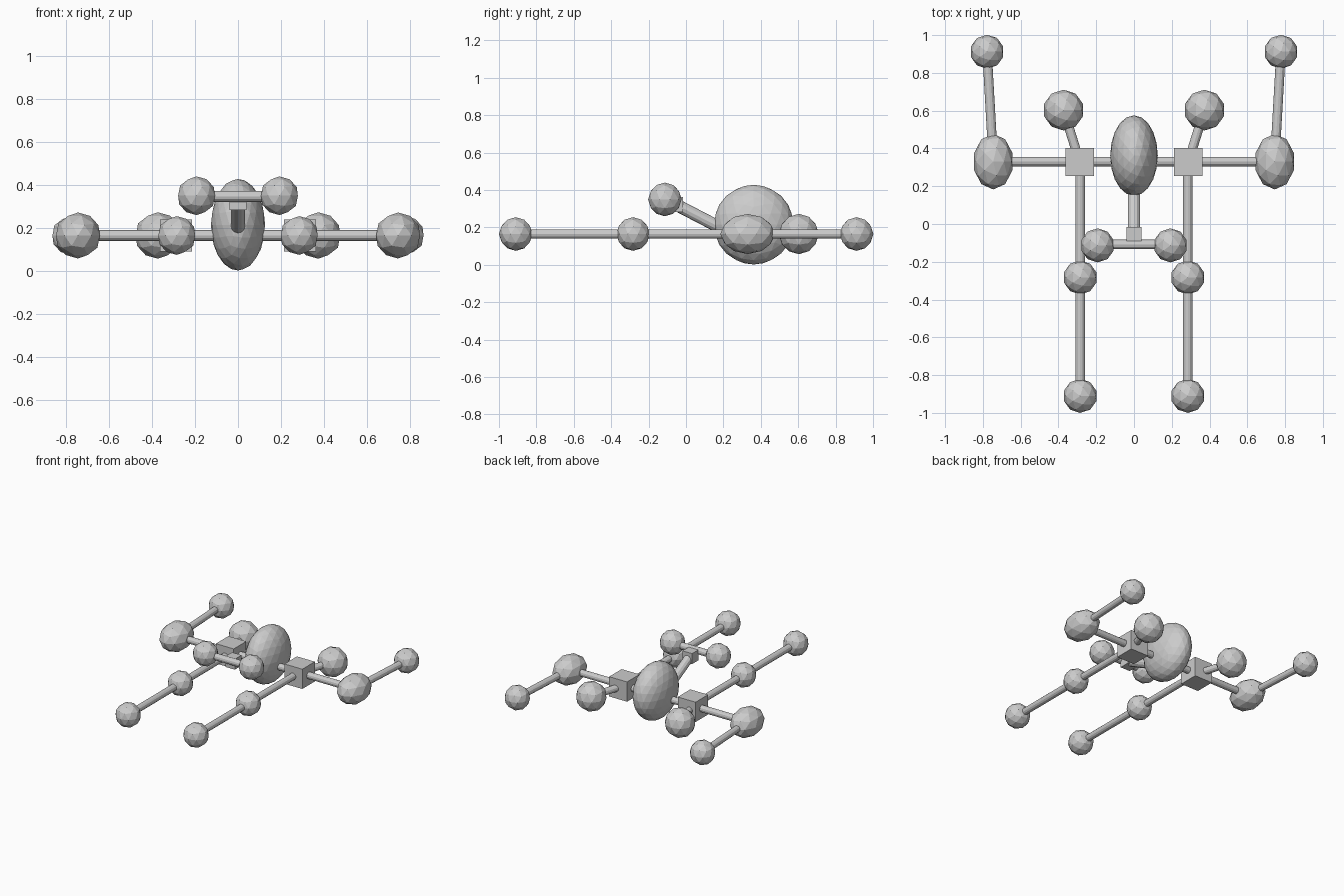
import bpy
from mathutils import Vector

if "Cube" in bpy.data.objects:
    bpy.data.objects.remove(bpy.data.objects["Cube"])

Z = 0.165   # height of the flat frame


def ball(name, loc, radii, sub=2):
    bpy.ops.mesh.primitive_ico_sphere_add(subdivisions=sub, radius=1, location=loc)
    ob = bpy.context.object
    ob.name = name
    ob.scale = radii
    return ob


def box(name, loc, size):
    bpy.ops.mesh.primitive_cube_add(size=size, location=loc)
    bpy.context.object.name = name


def rod(name, a, b, r=0.025):
    a, b = Vector(a), Vector(b)
    d = b - a
    bpy.ops.mesh.primitive_cylinder_add(vertices=12, radius=r, depth=d.length,
                                        location=(a + b) / 2)
    ob = bpy.context.object
    ob.name = name
    ob.rotation_mode = 'QUATERNION'
    ob.rotation_quaternion = d.to_track_quat('Z', 'Y')


# Central body and main axle
ball("body", (0, 0.362, 0.215), (0.126, 0.213, 0.213), 3)
rod("main_axle", (-0.745, 0.33, Z), (0.745, 0.33, Z))

# Raised neck, joint block and cross bar
rod("neck", (0, -0.04, 0.315), (0, 0.22, 0.18), 0.033)
box("neck_block", (0, -0.055, 0.323), 0.08)
rod("upper_bar", (-0.19, -0.108, 0.347), (0.19, -0.108, 0.347))

# Mirrored parts
for side, s in (("left", -1), ("right", 1)):
    ball(f"{side}_upper_ball", (s * 0.193, -0.113, 0.35), (0.09,) * 3)
    box(f"{side}_hub_block", (s * 0.288, 0.328, Z), 0.15)

    # long front limb
    rod(f"{side}_long_rod", (s * 0.285, 0.33, Z), (s * 0.285, -0.91, Z))
    ball(f"{side}_middle_ball", (s * 0.285, -0.283, Z), (0.09,) * 3)
    ball(f"{side}_end_ball", (s * 0.285, -0.91, Z), (0.09,) * 3)

    # short rear limb
    rod(f"{side}_rear_rod", (s * 0.288, 0.33, Z), (s * 0.373, 0.603, Z))
    ball(f"{side}_rear_ball", (s * 0.373, 0.603, Z), (0.108,) * 3)

    # outer limb
    ball(f"{side}_outer_hub", (s * 0.745, 0.33, Z), (0.107, 0.147, 0.107))
    rod(f"{side}_outer_rod", (s * 0.745, 0.33, Z), (s * 0.778, 0.912, Z))
    ball(f"{side}_outer_ball", (s * 0.778, 0.912, Z), (0.09,) * 3)
